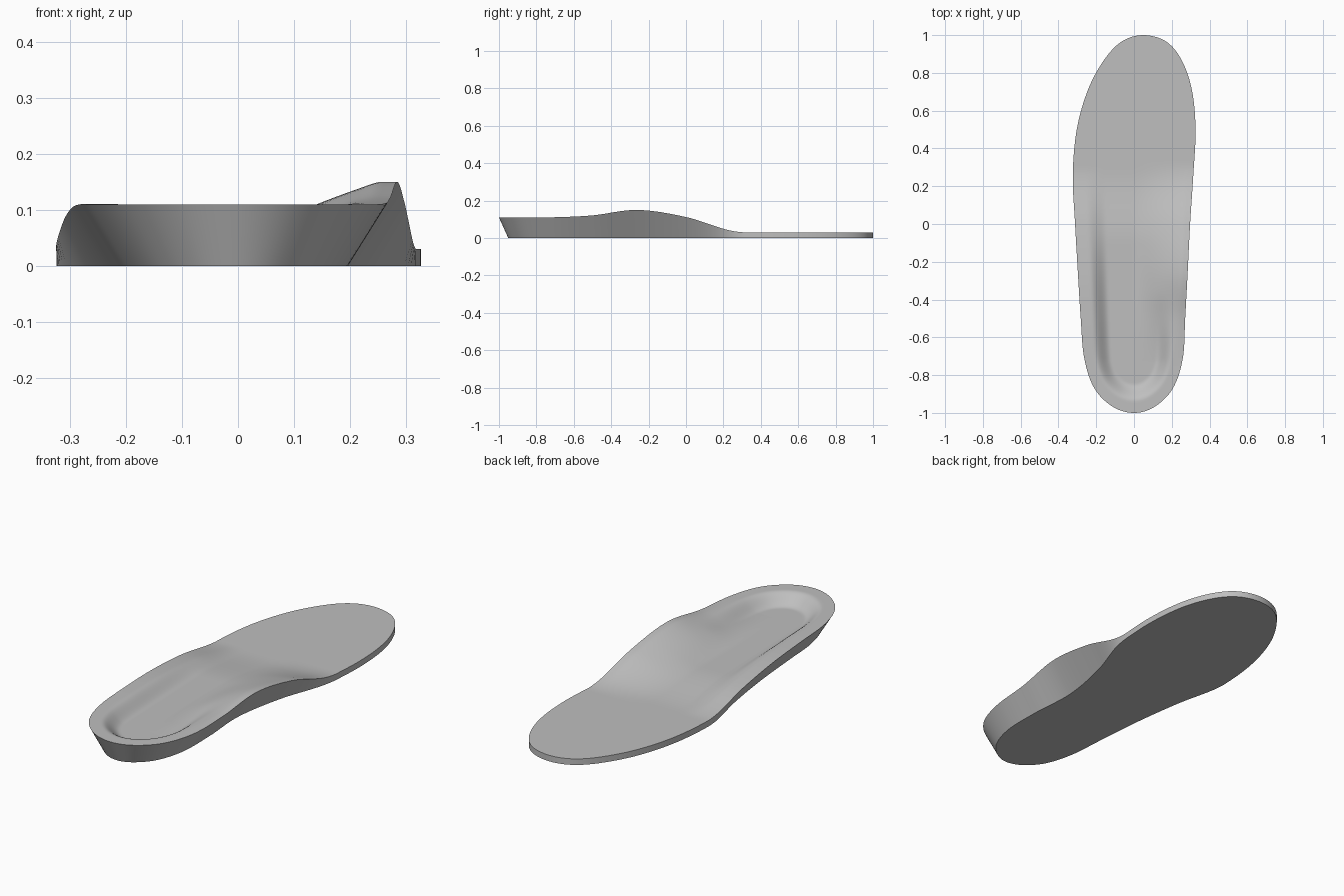
import bpy, bmesh, math
from mathutils import Vector

cube = bpy.data.objects.get("Cube")
if cube:
    bpy.data.objects.remove(cube, do_unlink=True)

BASE = 0.03          # forefoot thickness
STEPS = 10           # samples between outline stations
RINGS = 28           # rings from the rim to the centreline

# Edge stations every 15 degrees from heel to toe: (x, rim height)
arch_side = [(0, .11), (.112, .11), (.208, .11), (.259, .111), (.271, .121), (.284, .15), (.297, .112),
             (.314, .036), (.326, BASE), (.307, BASE), (.253, BASE), (.17, BASE), (.05, BASE)]
outer_side = [(-.065, BASE), (-.16, BASE), (-.245, BASE), (-.303, BASE), (-.324, .032), (-.312, .078),
              (-.297, .103), (-.282, .11), (-.264, .11), (-.212, .11), (-.115, .11)]
stations = arch_side + outer_side
count = len(stations)


def smooth(a, b, v):
    v = min(1, max(0, (v - a) / (b - a)))
    return v * v * (3 - 2 * v)


def spline(a, b, c, d, t):
    return b + t / 2 * (c - a + t * (2 * a - 5 * b + 4 * c - d + t * (3 * (b - c) + d - a)))


def floor_height(y):
    return BASE + 0.03 * (1 - smooth(-.1, .28, y))


# Smooth closed rim
rim = []
for i in range(count):
    four = [stations[(i + k) % count] for k in (-1, 0, 1, 2)]
    for s in range(STEPS):
        t = s / STEPS
        x, h = (spline(*[p[axis] for p in four], t) for axis in (0, 1))
        y = -math.cos(2 * math.pi * (i + t) / count)
        rim.append(Vector((x, y, max(h, BASE))))
total = len(rim)


def top_point(i, t):
    """Point on the upper surface, t going from rim to centreline."""
    p, mate = rim[i], rim[-i % total]
    y_mid = min(.72, max(-.72, p.y))
    x_mid = (p.x + mate.x) / 2
    x, y = p.x + (x_mid - p.x) * t, p.y + (y_mid - p.y) * t
    cup = 1 - smooth(.22, .55, t)
    v = 1 - max(0, t - .12) / .88
    arch = v * (1 - (1 - v) ** 4)
    mix = smooth(-.75, -.35, p.y) if p.x > x_mid else 0
    low = floor_height(y)
    return Vector((x, y, low + (p.z - low) * (cup + (arch - cup) * mix)))


def sole_point(i):
    """Lower edge, tucked inward where the rim is tall."""
    p = rim[i]
    d = (rim[(i + 1) % total] - rim[i - 1]).to_2d().normalized()
    tuck = p.z - BASE
    return Vector((p.x - d.y * tuck * .85, p.y + d.x * tuck * .62, 0))


# Insole body: underside, sloped wall, contoured top
bm = bmesh.new()
loops = [[bm.verts.new(sole_point(i)) for i in range(total)]]
for r in range(RINGS + 1):
    loops.append([bm.verts.new(top_point(i, r / RINGS)) for i in range(total)])
bm.faces.new(reversed(loops[0]))
for low, high in zip(loops, loops[1:]):
    for i in range(total):
        j = (i + 1) % total
        bm.faces.new((low[i], low[j], high[j], high[i]))
bmesh.ops.remove_doubles(bm, verts=loops[-1], dist=0.0002)
bmesh.ops.recalc_face_normals(bm, faces=bm.faces)
mesh = bpy.data.meshes.new("insole")
bm.to_mesh(mesh)
bm.free()
insole = bpy.data.objects.new("insole", mesh)
bpy.context.collection.objects.link(insole)

# Plain grey foam
grey = bpy.data.materials.new("grey foam")
grey.use_nodes = True
colour = (.52, .52, .52, 1)
grey.diffuse_color = colour
grey.node_tree.nodes["Principled BSDF"].inputs["Base Color"].default_value = colour
mesh.materials.append(grey)

bpy.ops.object.select_all(action='DESELECT')
insole.select_set(True)
bpy.context.view_layer.objects.active = insole
bpy.ops.object.shade_smooth_by_angle(angle=math.radians(35))
